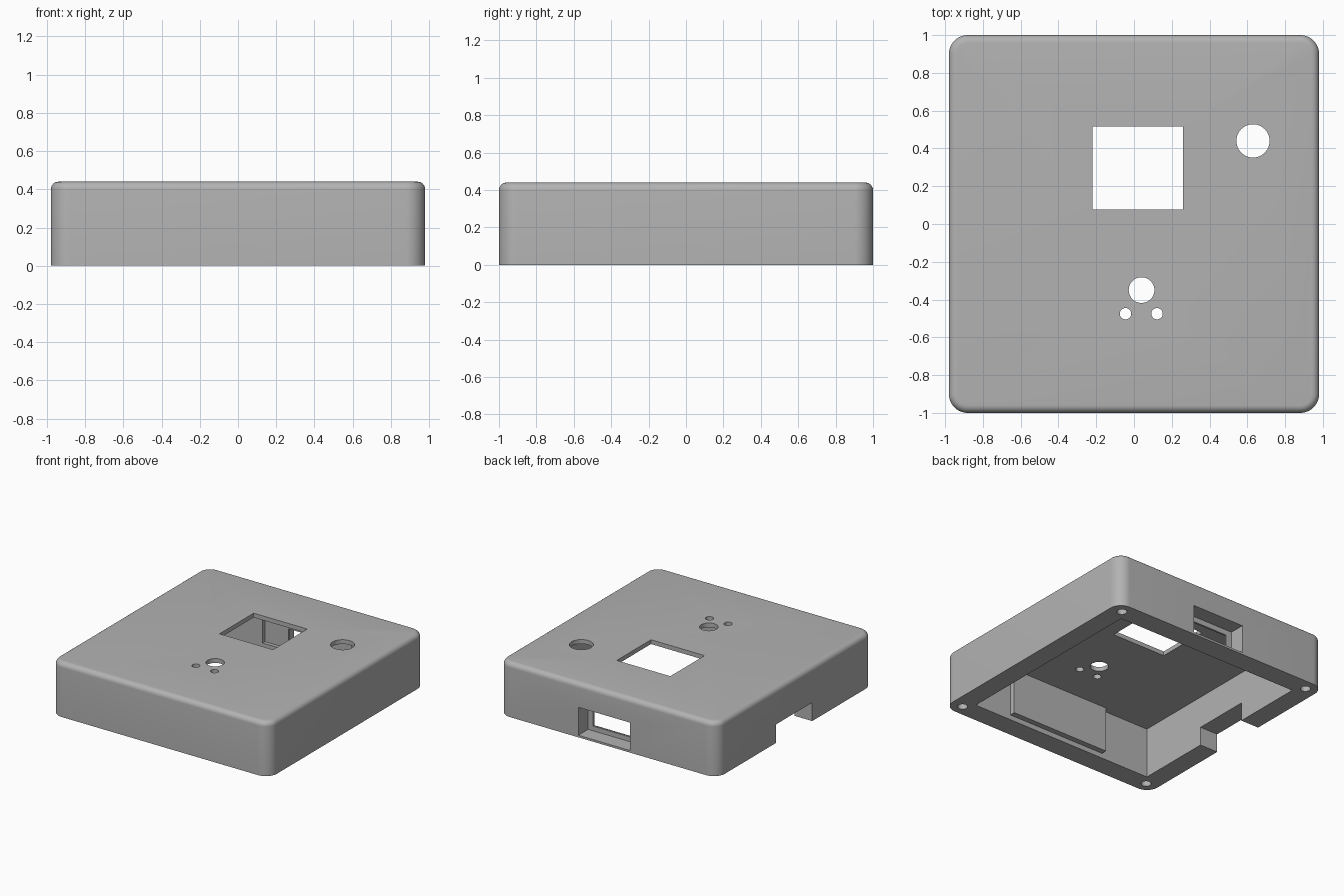
import bpy, bmesh, math

if "Cube" in bpy.data.objects:
    bpy.data.objects.remove(bpy.data.objects["Cube"])

GREY = (0.45, 0.45, 0.45, 1)
plastic = bpy.data.materials.new("grey_plastic")
plastic.use_nodes = True
plastic.diffuse_color = GREY
plastic.node_tree.nodes["Principled BSDF"].inputs["Base Color"].default_value = GREY


def add_object(name, bm):
    bmesh.ops.recalc_face_normals(bm, faces=bm.faces[:])
    mesh = bpy.data.meshes.new(name)
    bm.to_mesh(mesh)
    bm.free()
    mesh.materials.append(plastic)
    obj = bpy.data.objects.new(name, mesh)
    bpy.context.collection.objects.link(obj)
    return obj


def box_mesh(x, y, z):
    """Box spanning the given (low, high) ranges."""
    bm = bmesh.new()
    bmesh.ops.create_cube(bm, size=1)
    for v in bm.verts:
        v.co = [span[0] if c < 0 else span[1] for c, span in zip(v.co, (x, y, z))]
    return bm


def box(name, x, y, z):
    return add_object(name, box_mesh(x, y, z))


def cylinder(name, x, y, radius, low, high):
    bm = bmesh.new()
    bmesh.ops.create_cone(bm, cap_ends=True, segments=48, radius1=radius,
                          radius2=radius, depth=high - low)
    bmesh.ops.translate(bm, vec=(x, y, (low + high) / 2), verts=bm.verts[:])
    return add_object(name, bm)


def cut(target, cutter):
    mod = target.modifiers.new("cut", "BOOLEAN")
    mod.operation = "DIFFERENCE"
    mod.solver = "EXACT"
    mod.object = cutter
    bpy.context.view_layer.objects.active = target
    bpy.ops.object.modifier_apply(modifier=mod.name)
    bpy.data.objects.remove(cutter)


HEIGHT, CEILING = 0.44, 0.405

# Case body: rounded upright corners, then a small round along the top rim
bm = box_mesh((-0.98, 0.98), (-1, 1), (0, HEIGHT))
upright = [e for e in bm.edges if abs(e.verts[0].co.z - e.verts[1].co.z) > 0.1]
bmesh.ops.bevel(bm, geom=upright, offset=0.1, segments=12, profile=0.5, affect="EDGES")
rim = [e for e in bm.edges if all(v.co.z > HEIGHT - 0.001 for v in e.verts)]
bmesh.ops.bevel(bm, geom=rim, offset=0.04, segments=6, profile=0.5, affect="EDGES")
case = add_object("case_shell", bm)

# Open-bottomed cavity
cut(case, box("cavity", (-0.82, 0.82), (-0.83, 0.83), (-0.1, CEILING)))

# Screen window and round holes in the top
cut(case, box("window", (-0.22, 0.26), (0.077, 0.515), (0.3, 0.6)))
for x, y, r in ((0.63, 0.44, 0.088), (0.04, -0.35, 0.068),
                (-0.045, -0.475, 0.03), (0.122, -0.475, 0.03)):
    cut(case, cylinder("top_hole", x, y, r, 0.3, 0.6))

# Screw holes in the bottom rim
for sx in (-1, 1):
    for sy in (-1, 1):
        cut(case, cylinder("screw_hole", sx * 0.88, sy * 0.91, 0.037, -0.1, 0.3))

# Socket in the back wall: outer recess, inner board pocket, opening between
cut(case, box("socket_recess", (-0.2, 0.265), (0.875, 1.1), (0.017, 0.243)))
cut(case, box("board_pocket", (-0.36, 0.43), (0.8, 0.86), (0.04, CEILING)))
cut(case, box("socket_opening", (-0.15, 0.22), (0.8, 0.95), (0.055, 0.2)))

# Notch through the bottom of the side wall
cut(case, box("side_notch", (-1.1, -0.75), (-0.217, 0.25), (-0.1, 0.15)))

# Raised block inside the front wall
block = box("front_inner_block", (-0.39, 0.49), (-0.85, -0.785), (0.04, CEILING + 0.01))

# Smooth the rounds, keep the edges crisp
bpy.ops.object.select_all(action="DESELECT")
case.select_set(True)
bpy.context.view_layer.objects.active = case
bpy.ops.object.shade_smooth_by_angle(angle=math.radians(30))
